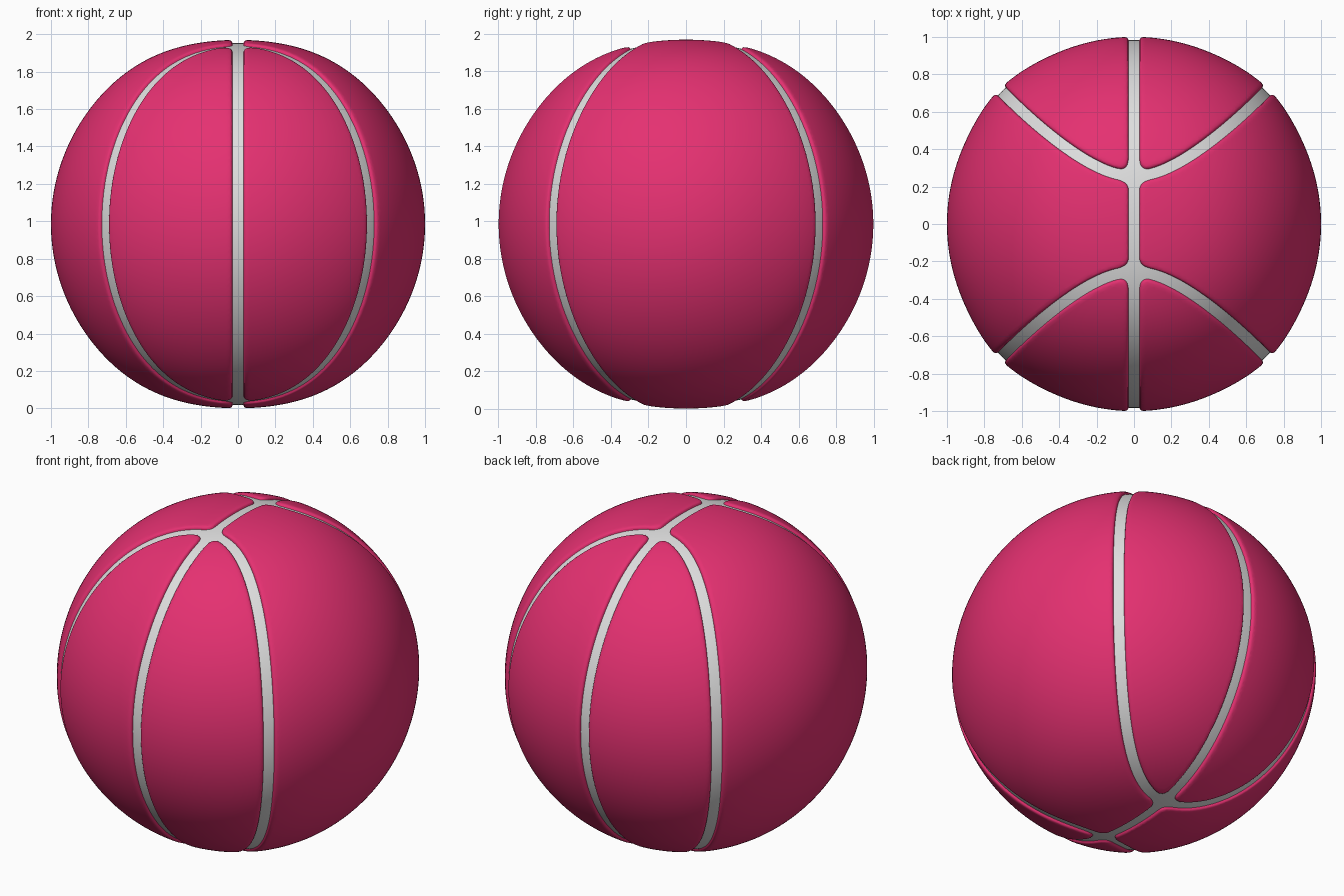
import bpy, bmesh, math
from mathutils import Vector

if "Cube" in bpy.data.objects:
    bpy.data.objects.remove(bpy.data.objects["Cube"])

CENTRE_Z = 0.985
# groove cross-section: distance from the seam line -> offset from the panel surface
PROFILE = [(0.030, -0.017), (0.033, -0.008), (0.037, -0.004), (0.044, -0.0013), (0.056, 0.0)]


def loop_field(p):
    # zero on the two curved seam loops, front and back
    return p.y ** 2 - (0.0676 + 0.72 * p.x ** 2 + 0.3 * p.x ** 4)


def seam_distance(p):
    # distance to the nearest seam, blended so panel corners are rounded
    g = Vector((-1.44 * p.x - 1.2 * p.x ** 3, 2 * p.y, 0))
    g -= p * g.dot(p)
    a = abs(loop_field(p)) / max(g.length, 0.1)
    b = abs(p.x)
    k = 0.06
    h = max(k - abs(a - b), 0) / k
    return min(a, b) - h * h * k / 4


def panel_radius(p):
    # nearly round, slightly full along the loops and flat at the poles
    return 1.0 + 0.018 * math.exp(-(loop_field(p) / 0.5) ** 2) - 0.033 * abs(p.z) ** 10


def groove_offset(d):
    if d <= PROFILE[0][0]:
        return PROFILE[0][1]
    for (d0, o0), (d1, o1) in zip(PROFILE, PROFILE[1:]):
        if d <= d1:
            return o0 + (o1 - o0) * (d - d0) / (d1 - d0)
    return 0.0


def material(name, col):
    m = bpy.data.materials.new(name)
    m.diffuse_color = (*col, 1)
    m.use_nodes = True
    m.node_tree.nodes["Principled BSDF"].inputs["Base Color"].default_value = m.diffuse_color
    return m


bm = bmesh.new()
dist = bm.verts.layers.float.new("seam_dist")
bmesh.ops.create_icosphere(bm, subdivisions=7, radius=1.0)
for v in bm.verts:
    v.co.normalize()
    v[dist] = seam_distance(v.co)

# cut edge lines into the sphere along both sides of every seam
EPS = 1e-5
for level, _ in PROFILE:
    for e in list(bm.edges):
        v0, v1 = e.verts
        a, b = v0[dist] - level, v1[dist] - level
        if a * b < 0 and abs(a) > EPS and abs(b) > EPS:
            nv = bmesh.utils.edge_split(e, v0, a / (a - b))[1]
            nv.co.normalize()
            nv[dist] = level
    on_line = [v for v in bm.verts if abs(v[dist] - level) <= EPS]
    bmesh.ops.connect_verts(bm, verts=on_line)

# colour the groove floor, then push it below the panels
floor = PROFILE[0][0] + 2 * EPS
for f in bm.faces:
    f.material_index = 1 if all(v[dist] <= floor for v in f.verts) else 0
for v in bm.verts:
    p = v.co.copy()
    v.co = p * (panel_radius(p) + groove_offset(v[dist]))
    v.co.z += CENTRE_Z
bm.normal_update()

me = bpy.data.meshes.new("ball")
bm.to_mesh(me)
bm.free()
ball = bpy.data.objects.new("ball", me)
bpy.context.collection.objects.link(ball)
me.materials.append(material("pink_panels", (0.78, 0.03, 0.165)))
me.materials.append(material("light_grey_seams", (0.73, 0.73, 0.73)))

bpy.context.view_layer.objects.active = ball
ball.select_set(True)
bpy.ops.object.shade_smooth_by_angle(angle=math.radians(50))
